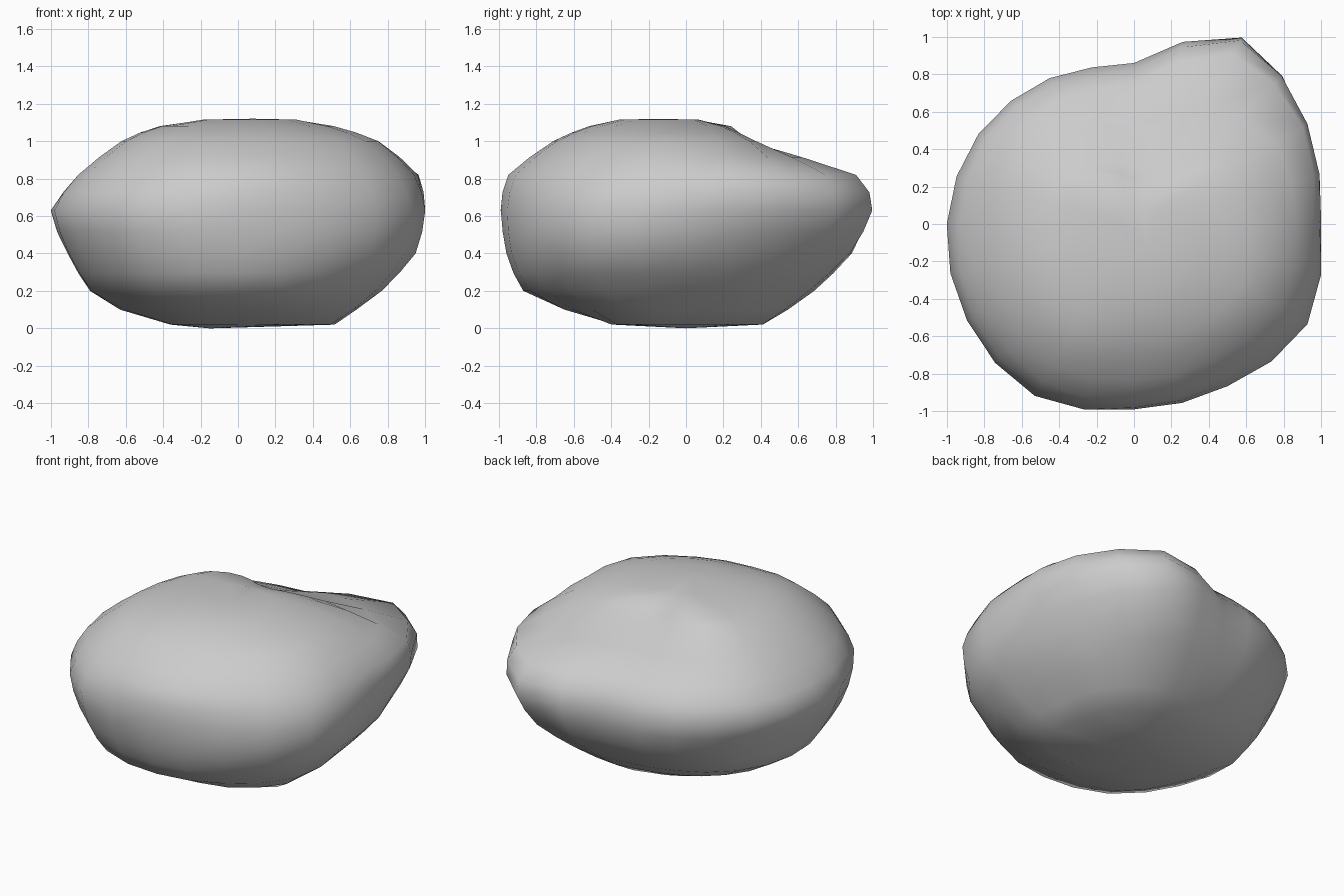
import bpy, bmesh, math

if "Cube" in bpy.data.objects:
    bpy.data.objects.remove(bpy.data.objects["Cube"])

# Horizontal slices of the rock: height -> radius every 30 degrees from +x
SLICES = [
    (0.02, (.49, .49, .47, .38, .36, .36, .36, .36, .38, .34, .46, .57)),
    (0.10, (.60, .61, .61, .52, .52, .57, .63, .63, .68, .65, .70, .71)),
    (0.20, (.74, .75, .76, .66, .67, .74, .79, .83, .89, .87, .86, .85)),
    (0.40, (.93, .93, 1.01, .82, .83, .87, .91, .96, 1.01, .96, .98, 1.03)),
    (0.63, (1.0, 1.06, 1.15, .86, .90, .96, 1.0, 1.03, 1.06, .99, 1.0, 1.07)),
    (0.82, (.96, 1.04, 1.05, .74, .78, .84, .84, .93, .97, .95, .94, .99)),
    (1.00, (.75, .68, .38, .31, .39, .54, .60, .69, .76, .71, .73, .79)),
    (1.08, (.50, .38, .22, .20, .28, .38, .40, .47, .54, .52, .53, .55)),
    (1.115, (.25, .12, .08, .06, .06, .08, .10, .20, .32, .36, .38, .36)),
]


def mid(a, b, c, d):
    """Softly rounded midpoint between b and c."""
    return 0.54 * (b + c) - 0.04 * (a + d)


def ring_points(z, radii):
    n = len(radii)
    full = []
    for i in range(n):
        full.append(radii[i])
        full.append(mid(radii[i - 1], radii[i], radii[(i + 1) % n], radii[(i + 2) % n]))
    return [(r * math.cos(math.tau * k / len(full)),
             r * math.sin(math.tau * k / len(full)), z) for k, r in enumerate(full)]


# Main slices plus smooth in-between slices
coarse = [ring_points(z, r) for z, r in SLICES]
rings = []
last = len(coarse) - 1
for i, ring in enumerate(coarse):
    rings.append(ring)
    if 1 < i < last - 1:
        rings.append([tuple(mid(*v) for v in zip(*p))
                      for p in zip(coarse[i - 1], ring, coarse[i + 1], coarse[i + 2])])

# Skin the slices and close both ends
bm = bmesh.new()
loops = [[bm.verts.new(p) for p in ring] for ring in rings]
n = len(loops[0])
for lo, hi in zip(loops, loops[1:]):
    for k in range(n):
        bm.faces.new((lo[k], lo[(k + 1) % n], hi[(k + 1) % n], hi[k]))
bottom = bm.verts.new((-0.15, 0.0, 0.0))
top = bm.verts.new((0.08, -0.15, 1.12))
for k in range(n):
    bm.faces.new((bottom, loops[0][(k + 1) % n], loops[0][k]))
    bm.faces.new((top, loops[-1][k], loops[-1][(k + 1) % n]))
bmesh.ops.recalc_face_normals(bm, faces=bm.faces)
for f in bm.faces:
    f.smooth = True

mesh = bpy.data.meshes.new("rock")
bm.to_mesh(mesh)
bm.free()
rock = bpy.data.objects.new("rock", mesh)
bpy.context.collection.objects.link(rock)
